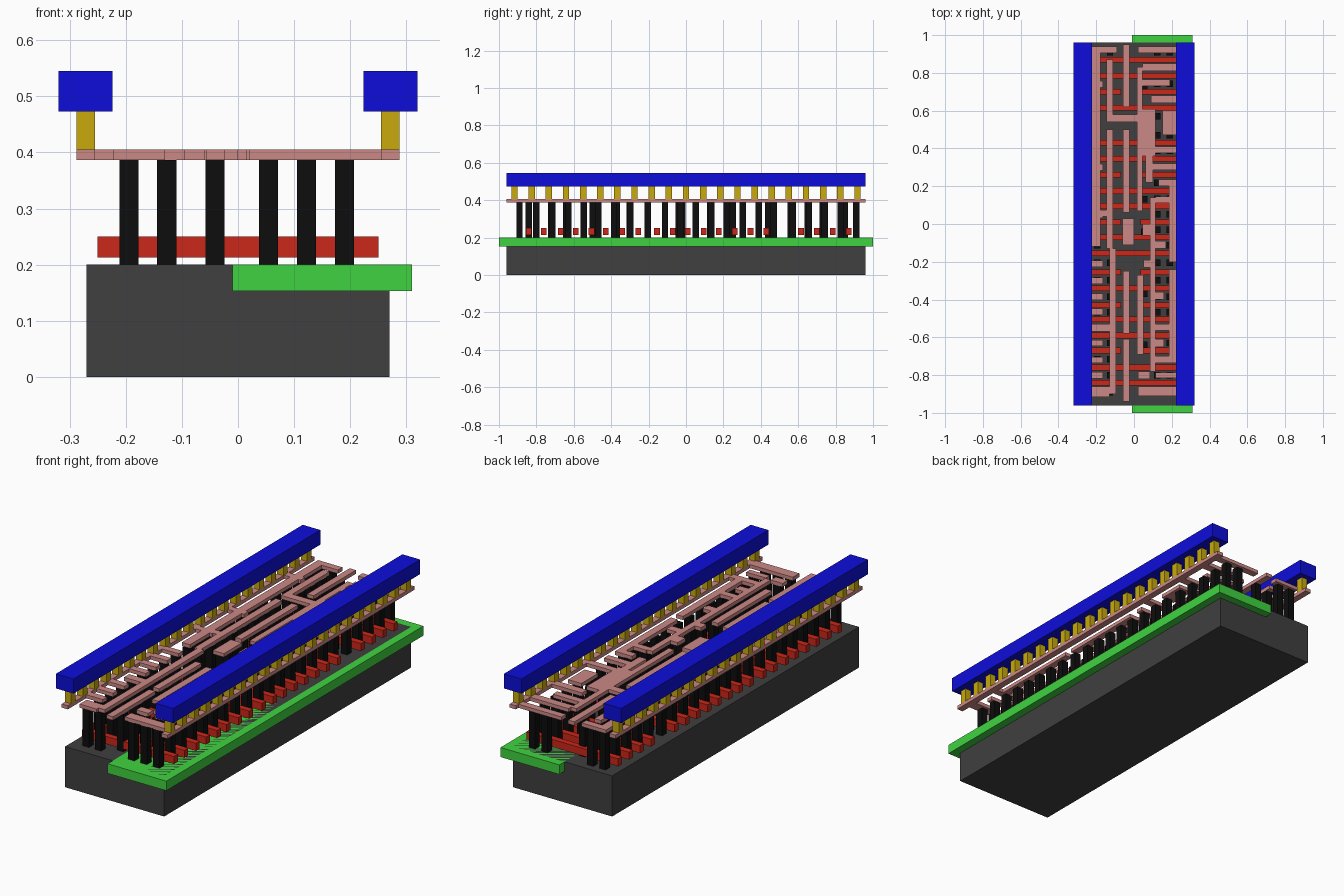
import bpy, bmesh


def mat(name, r, g, b):
    m = bpy.data.materials.new(name)
    m.diffuse_color = (r, g, b, 1)
    return m


def boxes(name, items, material):
    """One object made of boxes given as (x0, x1, y0, y1, z0, z1)."""
    bm = bmesh.new()
    for x0, x1, y0, y1, z0, z1 in items:
        vs = bmesh.ops.create_cube(bm, size=1)["verts"]
        for v in vs:
            v.co = (x1 if v.co.x > 0 else x0,
                    y1 if v.co.y > 0 else y0,
                    z1 if v.co.z > 0 else z0)
    me = bpy.data.meshes.new(name)
    bm.to_mesh(me)
    bm.free()
    ob = bpy.data.objects.new(name, me)
    bpy.context.collection.objects.link(ob)
    me.materials.append(material)
    return ob


grey = mat("substrate_grey", 0.05, 0.05, 0.05)
green = mat("well_green", 0.05, 0.65, 0.05)
red = mat("gate_red", 0.6, 0.02, 0.01)
black = mat("contact_black", 0.004, 0.004, 0.004)
pink = mat("interconnect_pink", 0.6, 0.25, 0.24)
gold = mat("via_gold", 0.58, 0.4, 0.004)
blue = mat("rail_blue", 0.004, 0.004, 0.7)

# Base slab and the well let into its upper right half
boxes("substrate", [(-.27, .27, -.96, .96, 0, .2)], grey)
boxes("well", [(-.01, .31, -1, 1, .153, .2)], green)

# Gate bars running across the slab; some are split in the middle
gate_y = [.87, .785, .70, .615, .43, .345, .26, .175, .095, .01, -.07,
          -.155, -.255, -.34, -.43, -.505, -.59, -.67, -.76, -.84]
split = {2, 6, 9, 12, 14, 17}
gates = []
for i, y in enumerate(gate_y):
    spans = [(-.25, -.07), (.035, .25)] if i in split else [(-.25, .25)]
    gates += [(a, b, y - .015, y + .015, .213, .25) for a, b in spans]
boxes("gate_bars", gates, red)

# Thin interconnect layer: left half tracks
left = [(-.222, -.178, .60, .94), (-.178, -.09, .905, .94),
        (-.222, -.178, -.12, .60), (-.145, -.11, .54, .87),
        (-.057, -.023, .62, .95), (-.145, -.11, -.13, .50),
        (-.057, -.023, .06, .50), (-.06, .0, -.11, .03),
        (-.13, -.095, -.90, -.13), (-.222, -.13, -.915, -.86),
        (-.178, -.145, .04, .075), (-.057, -.023, -.58, -.25),
        (-.057, -.023, -.94, -.61)]
left += [(-.255, -.165, y - .017, y + .017)
         for y in (.74, .30, .05, -.21, -.30, -.385, -.465, -.63, -.72, -.80)]
left += [(-.222, -.11, -.57, -.53)]
# right half tracks
right = [(-.11, .115, .54, .58), (.015, .045, .58, .83), (.02, .255, .905, .94),
         (.045, .255, .81, .85), (.045, .19, .73, .765), (.09, .255, .64, .68),
         (.045, .115, .36, .61), (.15, .222, .47, .60), (.015, .045, .07, .54),
         (.06, .10, .22, .36), (.10, .255, .375, .41), (.10, .222, .285, .32),
         (.13, .222, .20, .235), (.085, .115, -.78, .14), (.115, .20, .11, .145),
         (.185, .222, -.20, .20), (.045, .085, -.06, .0), (.115, .17, -.13, -.09),
         (.015, .05, -.69, -.27), (.05, .085, -.23, -.19),
         (.185, .222, -.72, -.24), (.115, .16, -.40, -.36),
         (.115, .16, -.65, -.61), (.115, .222, -.565, -.53),
         (.115, .255, -.735, -.70), (.02, .085, -.82, -.78),
         (.02, .255, -.91, -.86), (.115, .222, -.815, -.785)]
side_rails = [(s * .2715 - .0165, s * .2715 + .0165, -.96, .96) for s in (-1, 1)]
boxes("interconnect", [(*r, .387, .405) for r in left + right + side_rails], pink)

# Contact posts wherever a track passes over a gap between gates
levels = [.91] + [(a + b) / 2 for a, b in zip(gate_y, gate_y[1:])] + [-.89]
levels[4:5] = [.57, .47]
posts = []


def post(x, y):
    posts.append((x - .017, x + .017, y - .017, y + .017, .2, .387))


for y in levels:
    for x in (-.194, -.127, .122, .19):
        if any(a - .02 <= x <= b + .02 and c - .02 <= y <= d + .02
               for a, b, c, d in left + right):
            post(x, y)
# Contact posts landing on the gate bars
for y in (.85, .65, .44, .25, -.02, -.30, -.50, -.72, -.84):
    post(-.041, y)
for y in (.73, .56, .39, .13, -.04, -.37, -.64, -.80, -.89):
    post(.054, y)
boxes("contact_posts", posts, black)

# Row of vias and heavy power rail on each side
for s, side in ((-1, "left"), (1, "right")):
    x = s * .2715
    boxes(side + "_vias", [(x - .0165, x + .0165, k * .0917 - .017, k * .0917 + .017,
                            .405, .473) for k in range(-10, 11)], gold)
    boxes(side + "_power_rail", [(x - .048, x + .048, -.96, .96, .473, .545)], blue)
